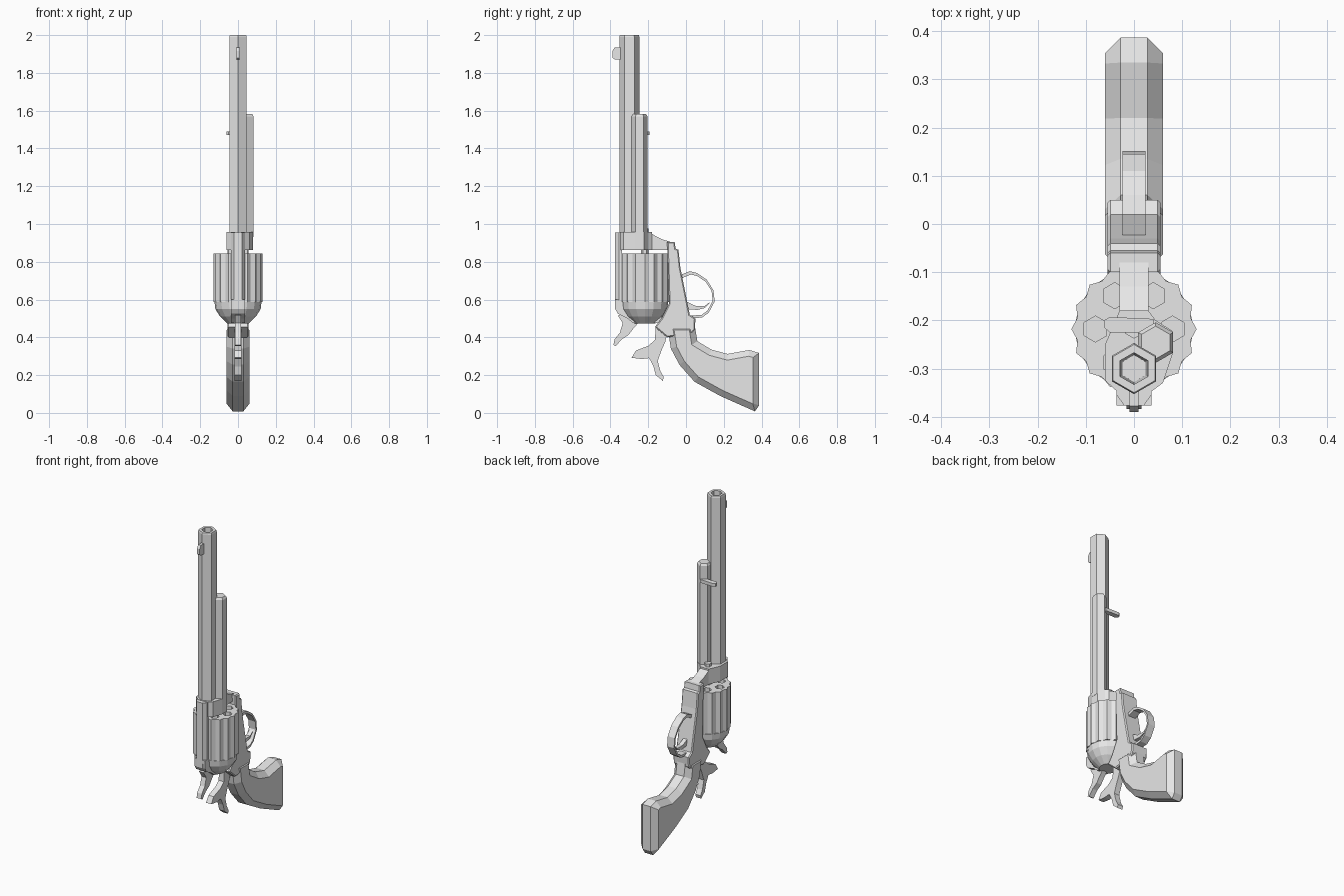
import bpy, bmesh
from math import sin, cos, pi

cube = bpy.data.objects.get("Cube")
if cube:
    bpy.data.objects.remove(cube, do_unlink=True)

COLOR = (0.8, 0.8, 0.8, 1)
steel = bpy.data.materials.new("light_grey")
steel.use_nodes = True
steel.diffuse_color = COLOR
steel.node_tree.nodes["Principled BSDF"].inputs["Base Color"].default_value = COLOR


def loft(name, rings, chamfer=0):
    """Join rings of points with quads and cap both ends."""
    bm = bmesh.new()
    loops = [[bm.verts.new(p) for p in ring] for ring in rings]
    n = len(loops[0])
    for a, b in zip(loops, loops[1:]):
        for i in range(n):
            j = (i + 1) % n
            bm.faces.new((a[i], a[j], b[j], b[i]))
    caps = [bm.faces.new(loops[0]), bm.faces.new(loops[-1])]
    bmesh.ops.recalc_face_normals(bm, faces=bm.faces)
    if chamfer:
        edges = list({e for f in caps for e in f.edges})
        bmesh.ops.bevel(bm, geom=edges, offset=chamfer, segments=1,
                        affect='EDGES', clamp_overlap=False)
    mesh = bpy.data.meshes.new(name)
    bm.to_mesh(mesh)
    bm.free()
    mesh.materials.append(steel)
    obj = bpy.data.objects.new(name, mesh)
    bpy.context.collection.objects.link(obj)
    return obj


def ring(x, y, z, r, n=6, dip=1.0):
    """Regular polygon with a corner on y; dip pulls in every other corner."""
    return [(x + r * (dip if i % 2 else 1) * sin(2 * pi * i / n),
             y + r * (dip if i % 2 else 1) * cos(2 * pi * i / n), z) for i in range(n)]


def side_plate(name, profile, half, chamfer=0, x=0):
    """Side profile (y, z) extruded across x."""
    return loft(name, [[(x + s * half, y, z) for y, z in profile] for s in (-1, 1)], chamfer)


def column(name, outline, z0, z1):
    """Plan outline (x, y) extruded up z."""
    return loft(name, [[(x, y, z) for x, y in outline] for z in (z0, z1)])


# Barrel with open bore, and front sight
BY = -0.3
loft("barrel", [ring(0, BY, 0.87, 0.053), ring(0, BY, 1.99, 0.053), ring(0, BY, 2, 0.05),
                ring(0, BY, 2, 0.033), ring(0, BY, 1.4, 0.028)])
side_plate("front_sight", [(-0.345, 1.87), (-0.375, 1.87), (-0.39, 1.88), (-0.39, 1.915),
                           (-0.378, 1.935), (-0.345, 1.935)], 0.009)

# Ejector tube with its handle
loft("ejector_tube", [ring(0.045, -0.246, z, r) for z, r in
                      ((0.93, 0.042), (1.57, 0.042), (1.583, 0.034))])
column("ejector_handle", [(0.04, -0.225), (0.04, -0.197), (-0.05, -0.193),
                          (-0.062, -0.2), (-0.062, -0.215), (-0.05, -0.225)], 1.47, 1.49)

# Block that holds the barrel, and top strap
column("barrel_block", [(-0.06, -0.325), (-0.03, -0.352), (0.03, -0.352), (0.06, -0.33),
                        (0.08, -0.27), (0.08, -0.222), (0.045, -0.2), (0.03, -0.18),
                        (-0.03, -0.18), (-0.06, -0.25)], 0.862, 0.957)
column("top_strap", [(-0.036, -0.34), (-0.036, -0.355), (-0.02, -0.377),
                     (0.02, -0.377), (0.036, -0.355), (0.036, -0.34)], 0.55, 0.955)

# Fluted cylinder with six chambers
CY = -0.218
drum = loft("cylinder", [ring(0, CY, z, 0.13, 32, 0.92) for z in (0.588, 0.845)])
for i in range(6):
    a = pi / 6 + i * pi / 3
    cutter = loft("chamber_cutter", [ring(0.08 * sin(a), CY + 0.08 * cos(a), z, 0.027)
                                     for z in (0.64, 0.9)])
    cutter.hide_render = True
    mod = drum.modifiers.new("chamber", 'BOOLEAN')
    mod.operation = 'DIFFERENCE'
    mod.solver = 'EXACT'
    mod.object = cutter
    bpy.context.view_layer.objects.active = drum
    bpy.ops.object.modifier_apply(modifier=mod.name)
    bpy.data.objects.remove(cutter, do_unlink=True)
loft("base_pin", [ring(0, CY, z, 0.02) for z in (0.8, 0.975)])

# Recoil shield tapering below the cylinder
loft("recoil_shield", [ring(0, CY, z, r, 16) for z, r in
                       ((0.586, 0.124), (0.55, 0.12), (0.51, 0.095), (0.472, 0.055))])

# Frame: narrow neck, rear body and the arch that meets the top strap
side_plate("frame_neck", [(-0.2, 0.955), (-0.18, 0.947), (-0.13, 0.92), (-0.08, 0.905),
                          (-0.07, 0.862), (-0.2, 0.862)], 0.03)
side_plate("frame_body", [(-0.1, 0.905), (-0.06, 0.905), (-0.055, 0.87), (-0.04, 0.865),
                          (-0.03, 0.77), (0, 0.62), (0.02, 0.52), (0.05, 0.5),
                          (0.047, 0.44), (0.03, 0.42), (-0.1, 0.4), (-0.165, 0.455),
                          (-0.13, 0.5), (-0.09, 0.58)], 0.055, 0.006)
side_plate("frame_arch", [(-0.377, 0.6), (-0.375, 0.55), (-0.36, 0.525), (-0.31, 0.5),
                          (-0.28, 0.475), (-0.14, 0.475), (-0.1, 0.586)], 0.036)

# Grip with chamfered edges
side_plate("grip", [(-0.1, 0.47), (0.045, 0.47), (0.06, 0.38), (0.135, 0.335), (0.22, 0.312),
                    (0.335, 0.333), (0.387, 0.317), (0.387, 0.04), (0.365, 0.008),
                    (0.18, 0.09), (0.045, 0.165), (-0.035, 0.255), (-0.08, 0.34)],
           0.06, 0.032)

# Trigger guard: a band between the outer path and its copy scaled inward
GY, GZ, SHRINK = 0.07, 0.615, 0.87
outer = [(-0.03, 0.73), (0.02, 0.75), (0.06, 0.74), (0.11, 0.705), (0.145, 0.65),
         (0.152, 0.59), (0.12, 0.53), (0.085, 0.505), (0.02, 0.5)]
inner = [(GY + (y - GY) * SHRINK, GZ + (z - GZ) * SHRINK) for y, z in outer]
side_plate("trigger_guard", outer + inner[::-1], 0.024)
side_plate("trigger", [(0, 0.59), (0.05, 0.567), (0.1, 0.567), (0.132, 0.59),
                       (0.1, 0.555), (0.06, 0.545), (0, 0.55)], 0.013)

# Hammer spur, and forked hammer tail behind the frame
side_plate("hammer_spur", [(-0.36, 0.515), (-0.335, 0.475), (-0.35, 0.425), (-0.378, 0.39),
                           (-0.384, 0.36), (-0.372, 0.353), (-0.34, 0.39), (-0.305, 0.412),
                           (-0.28, 0.445), (-0.24, 0.49), (-0.3, 0.53)], 0.016)
side_plate("hammer_tail", [(-0.288, 0.292), (-0.265, 0.33), (-0.2, 0.355), (-0.165, 0.385),
                           (-0.16, 0.45), (-0.1, 0.42), (-0.11, 0.375), (-0.13, 0.33),
                           (-0.15, 0.275), (-0.135, 0.22), (-0.118, 0.19), (-0.123, 0.17),
                           (-0.16, 0.2), (-0.172, 0.245), (-0.195, 0.29), (-0.235, 0.285)],
           0.018)
